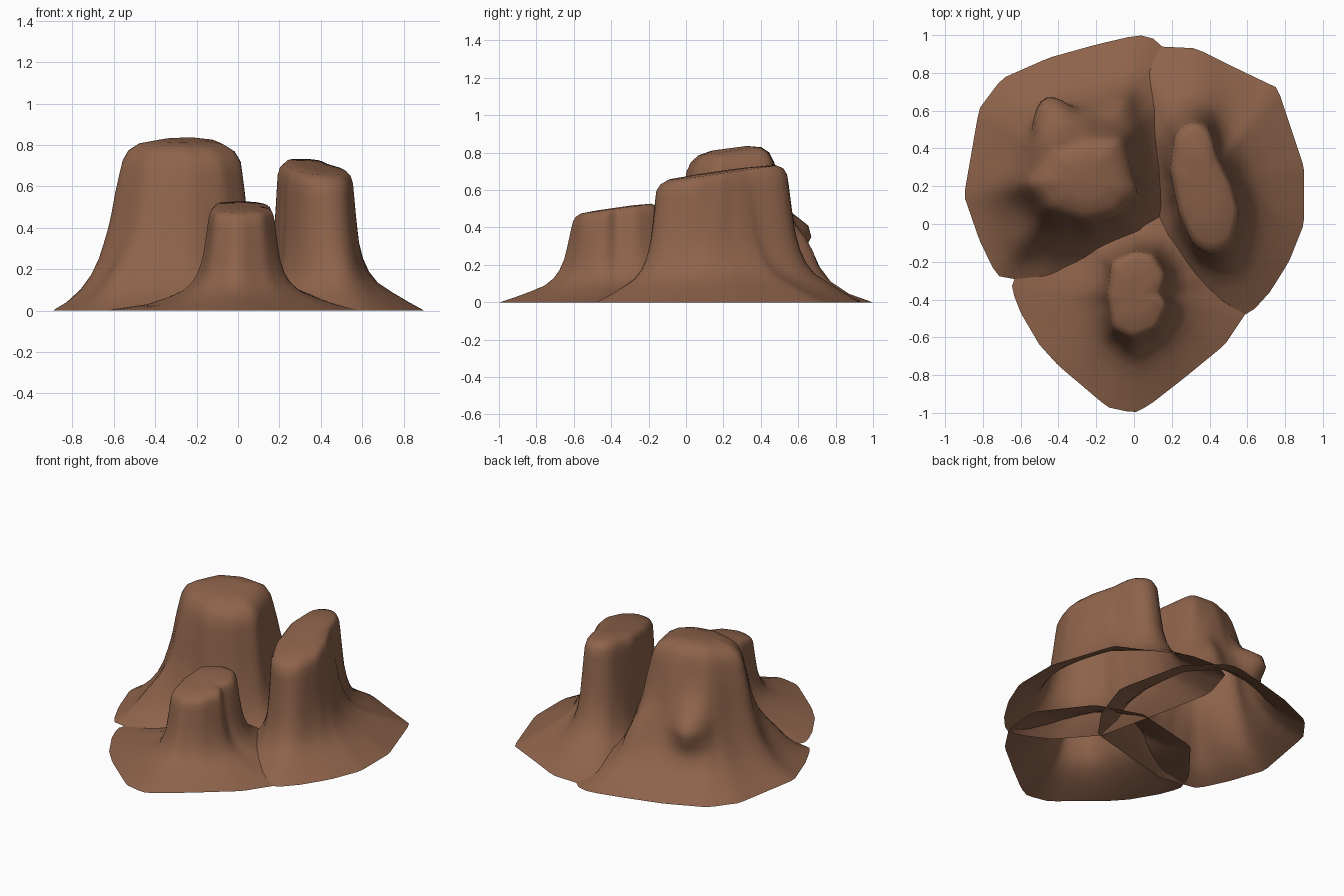
import bpy, bmesh, math
from mathutils import Vector

cube = bpy.data.objects.get("Cube")
if cube:
    bpy.data.objects.remove(cube)

rock = bpy.data.materials.new("red_brown_rock")
rock.use_nodes = True
colour = (0.27, 0.125, 0.07, 1)
rock.diffuse_color = colour
rock.node_tree.nodes["Principled BSDF"].inputs["Base Color"].default_value = colour

SIDES = 80


def radii(outline, centre, smooth):
    """Distance from the centre to a closed outline, in even angular steps."""
    result = []
    for i in range(SIDES):
        a = math.tau * i / SIDES
        d = Vector((math.cos(a), math.sin(a)))
        best = 0
        for p, q in zip(outline, outline[1:] + outline[:1]):
            p, q = Vector(p) - centre, Vector(q) - centre
            e = q - p
            det = d.cross(e)
            if abs(det) < 1e-9:
                continue
            r, t = p.cross(e) / det, p.cross(d) / det
            if r > 0 and -1e-6 <= t <= 1 + 1e-6:
                best = max(best, r)
        result.append(best)
    for _ in range(smooth):
        result = [(result[i - 1] + 2 * result[i] + result[(i + 1) % SIDES]) / 4 for i in range(SIDES)]
    return result


def bell(value, middle, width):
    return math.exp(-((value - middle) / width) ** 2)


def butte(name, centre, height, tilt, base, top, profile, cliffs, spurs=()):
    """Loft from a wide foot to a tilted plateau; the underside stays open.

    cliffs: (direction, strength) of the sides with the steepest walls.
    spurs: (direction, width, height, thickness, reach) of bulges on the wall.
    """
    centre = Vector(centre)
    foot, crown = radii(base, centre, 0), radii(top, centre, 2)
    bm = bmesh.new()
    rings = []
    for f, h in profile:
        ring = []
        for i in range(SIDES):
            a = math.tau * i / SIDES
            # beyond 1 the profile runs inwards over the plateau
            r = crown[i] * (2 - f)
            if f <= 1:
                power = 1 - max(s * max(0, math.cos(a - math.radians(way))) for way, s in cliffs)
                r = foot[i] + (crown[i] - foot[i]) * f ** power
            # shallow vertical furrows and spurs on the walls
            r *= 1 + 0.015 * math.sin(7 * a + centre.x * 9) * math.sin(math.pi * min(h, 1))
            for way, width, level, thick, reach in spurs:
                r += reach * bell(math.degrees(a), way, width) * bell(h, level, thick)
            x, y = r * math.cos(a), r * math.sin(a)
            z = h * (height + tilt[0] * x + tilt[1] * y)
            ring.append(bm.verts.new((centre.x + x, centre.y + y, z)))
        rings.append(ring)
    for low, high in zip(rings, rings[1:]):
        for i in range(SIDES):
            j = (i + 1) % SIDES
            bm.faces.new((low[i], low[j], high[j], high[i]))
    tip = bm.verts.new((centre.x, centre.y, height * profile[-1][1]))
    for i in range(SIDES):
        bm.faces.new((rings[-1][i], rings[-1][(i + 1) % SIDES], tip))
    for face in bm.faces:
        face.smooth = True
    mesh = bpy.data.meshes.new(name)
    bm.to_mesh(mesh)
    bm.free()
    mesh.materials.append(rock)
    bpy.context.collection.objects.link(bpy.data.objects.new(name, mesh))


# Two kinds of wall, each ending in a rounded plateau
flared = [(0, 0), (0.2, 0.06), (0.42, 0.13), (0.62, 0.2), (0.74, 0.28), (0.82, 0.37),
          (0.89, 0.5), (0.94, 0.68), (0.98, 0.85), (1, 0.92),
          (1.06, 0.97), (1.18, 1.0), (1.6, 1.01)]
steep = [(0, 0), (0.2, 0.05), (0.4, 0.125), (0.56, 0.215), (0.67, 0.31), (0.74, 0.4),
         (0.79, 0.47), (0.82, 0.52), (0.85, 0.58), (0.9, 0.7), (0.96, 0.82), (1, 0.89),
         (1.1, 0.95), (1.28, 0.99), (1.6, 1.01)]

# Tall butte at the back, with a knob and two ridges on its slopes
butte("tall_butte", (-0.28, 0.23), 0.815, (0, 0.13),
      [(0.1, 0.98), (0.02, 1), (-0.2, 0.95), (-0.45, 0.88), (-0.7, 0.77), (-0.82, 0.61),
       (-0.9, 0.15), (-0.82, -0.08), (-0.72, -0.27), (-0.48, -0.32), (-0.2, -0.25),
       (0.15, -0.16), (0.3, 0.05), (0.4, 0.35), (0.3, 0.8)],
      [(-0.43, 0.41), (-0.25, 0.47), (-0.07, 0.46), (-0.02, 0.3), (0.02, 0.16), (-0.08, 0.04),
       (-0.25, 0), (-0.46, 0.07), (-0.57, 0.22)],
      steep, [(-5, 0.4)],
      [(113, 16, 0.44, 0.13, 0.16), (62, 11, 0.33, 0.18, 0.08), (226, 12, 0.2, 0.14, 0.05)])

# Long ridge-like butte on the +x side
butte("long_butte", (0.37, 0.2), 0.695, (-0.04, 0.13),
      [(0.13, 0.94), (0.33, 0.93), (0.55, 0.82), (0.76, 0.72), (0.9, 0.3), (0.9, 0),
       (0.82, -0.2), (0.72, -0.36), (0.61, -0.48), (0.5, -0.47), (0.32, -0.38),
       (0.12, -0.15), (0.02, 0.3), (-0.05, 0.65), (0.02, 0.88)],
      [(0.22, 0.5), (0.31, 0.55), (0.4, 0.51), (0.44, 0.36), (0.52, 0.2), (0.56, 0.05),
       (0.52, -0.12), (0.42, -0.17), (0.32, -0.12), (0.24, 0.05), (0.19, 0.28)],
      flared, [(180, 0.15)])

# Small butte at the front
butte("small_butte", (0.01, -0.38), 0.5, (0, 0.14),
      [(0, -1), (0.08, -0.96), (0.26, -0.82), (0.48, -0.64), (0.6, -0.46), (0.62, -0.2),
       (0.39, 0.1), (0.1, 0.2), (-0.37, 0.09), (-0.6, -0.2), (-0.65, -0.34), (-0.6, -0.47),
       (-0.5, -0.64), (-0.4, -0.75), (-0.14, -0.97)],
      [(-0.14, -0.38), (-0.12, -0.2), (0, -0.14), (0.1, -0.16), (0.17, -0.27), (0.14, -0.37),
       (0.18, -0.43), (0.12, -0.56), (0, -0.61), (-0.11, -0.56)],
      flared, [(165, 0.45), (20, 0.25)])
